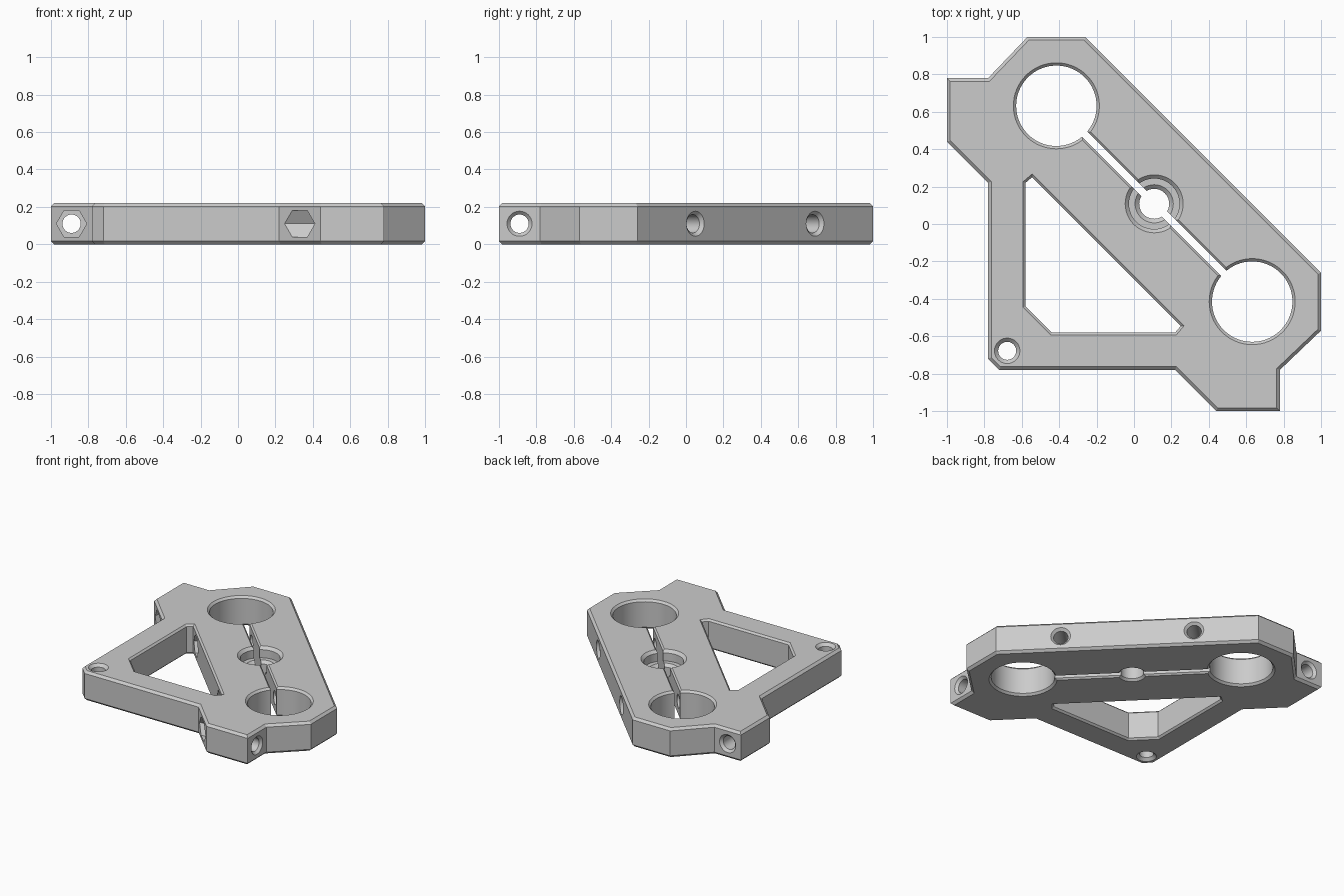
import bpy, bmesh, math
from mathutils import Matrix, Vector

cube = bpy.data.objects.get("Cube")
if cube:
    bpy.data.objects.remove(cube)

H = 0.22       # plate thickness
C = 0.017      # edge chamfer
MID = H / 2

grey = bpy.data.materials.new("light grey")
grey.use_nodes = True
grey.diffuse_color = (0.6, 0.6, 0.6, 1)
grey.node_tree.nodes["Principled BSDF"].inputs["Base Color"].default_value = (0.6, 0.6, 0.6, 1)


def grow(points, d):
    """Offset a counter-clockwise outline outwards by d with mitred corners."""
    out = []
    for i, p in enumerate(points):
        a = (p - points[i - 1]).normalized()
        b = (points[(i + 1) % len(points)] - p).normalized()
        na, nb = Vector((a.y, -a.x)), Vector((b.y, -b.x))
        out.append(p + (na + nb) * d / (1 + na.dot(nb)))
    return out


def loft(name, points, layers, matrix=Matrix()):
    """Closed solid through (height, offset) layers of one outline."""
    points = [Vector(p) for p in points]
    bm = bmesh.new()
    rings = [[bm.verts.new((p.x, p.y, z)) for p in grow(points, d)] for z, d in layers]
    n = len(points)
    for low, high in zip(rings, rings[1:]):
        for i in range(n):
            j = (i + 1) % n
            bm.faces.new((low[i], low[j], high[j], high[i]))
    bm.faces.new(rings[0][::-1])
    bm.faces.new(rings[-1])
    bm.transform(matrix)
    bmesh.ops.recalc_face_normals(bm, faces=bm.faces)
    mesh = bpy.data.meshes.new(name)
    bm.to_mesh(mesh)
    bm.free()
    mesh.materials.append(grey)
    ob = bpy.data.objects.new(name, mesh)
    bpy.context.collection.objects.link(ob)
    return ob


def ngon(r, n=48):
    return [(r * math.cos(math.tau * i / n), r * math.sin(math.tau * i / n)) for i in range(n)]


def through(c):
    """Layers of a through cut that is chamfered at both faces."""
    e = 0.02
    return [(-e, c + e), (c, 0), (H - c, 0), (H + e, c + e)]


def swap(points):
    """Mirror points across the diagonal."""
    return [(y, x) for x, y in reversed(points)]


# Plate outline, one half mirrored across the diagonal
half = [(-0.72, -0.78), (0.22, -0.78), (0.44, -1), (0.78, -1),
        (0.78, -0.78), (1, -0.57), (1, -0.26)]
plate = loft("mounting_plate", half + swap(half),
             [(0, -C), (C, 0), (H - C, 0), (H, -C)])
cutters = []

# Triangular window
half = [(-0.44, -0.58), (0.22, -0.58), (0.25, -0.545)]
cutters.append(loft("window_cutter", half + swap(half), through(0.013)))

# Two rod holes and the corner hole
for x, y, r, c in ((-0.415, 0.632, 0.215, 0.015), (0.632, -0.415, 0.215, 0.015),
                   (-0.678, -0.678, 0.048, 0.02)):
    cutters.append(loft("hole_cutter", ngon(r, 64), through(c),
                        Matrix.Translation((x, y, 0))))

# Clamp slot between the rod holes
slot = [(-0.6, -0.02), (0.6, -0.02), (0.6, 0.02), (-0.6, 0.02)]
turn = Matrix.Translation((0.108, 0.108, 0)) @ Matrix.Rotation(-math.pi / 4, 4, "Z")
cutters.append(loft("slot_cutter", slot, through(0.011), turn))

# Stepped centre hole
steps = [(-0.02, 0.035), (0.015, 0), (0.12, 0), (0.14, 0.022), (0.14, 0.055),
         (H - 0.02, 0.055), (H + 0.02, 0.095)]
cutters.append(loft("centre_cutter", ngon(0.08), steps,
                    Matrix.Translation((0.108, 0.108, 0))))


def bolt(x, y, dx, dy, nut, end):
    """Horizontal bolt hole with a countersunk entry and a hexagonal nut pocket."""
    d = Vector((dx, dy, 0)).normalized()
    up = Vector((0, 0, 1))
    m = Matrix((up.cross(d), up, d)).transposed().to_4x4()
    m.translation = (x, y, MID)
    cutters.append(loft("bolt_cutter", ngon(0.049, 32),
                        [(-0.02, 0.038), (0.018, 0), (end - 0.01, 0)], m))
    cutters.append(loft("nut_cutter", ngon(0.081, 6), [(nut, 0), (end, 0)], m))


# Ear bolts and clamp bolts
bolt(-0.89, 0.78, 0, -1, 0.33, 0.6)
bolt(0.78, -0.89, -1, 0, 0.33, 0.6)
bolt(0.69, 0.05, -1, -1, 0.66, 0.755)
bolt(0.05, 0.69, -1, -1, 0.66, 0.755)

# Cut everything and keep only the finished plate
for cutter in cutters:
    cutter.hide_render = True
    mod = plate.modifiers.new("cut", "BOOLEAN")
    mod.operation = "DIFFERENCE"
    mod.solver = "EXACT"
    mod.object = cutter
bpy.context.view_layer.update()
graph = bpy.context.evaluated_depsgraph_get()
result = bpy.data.meshes.new_from_object(plate.evaluated_get(graph))
plate.modifiers.clear()
plate.data = result
for cutter in cutters:
    bpy.data.objects.remove(cutter)

bpy.ops.object.select_all(action="DESELECT")
plate.select_set(True)
bpy.context.view_layer.objects.active = plate
bpy.ops.object.shade_smooth_by_angle(angle=math.radians(25))
